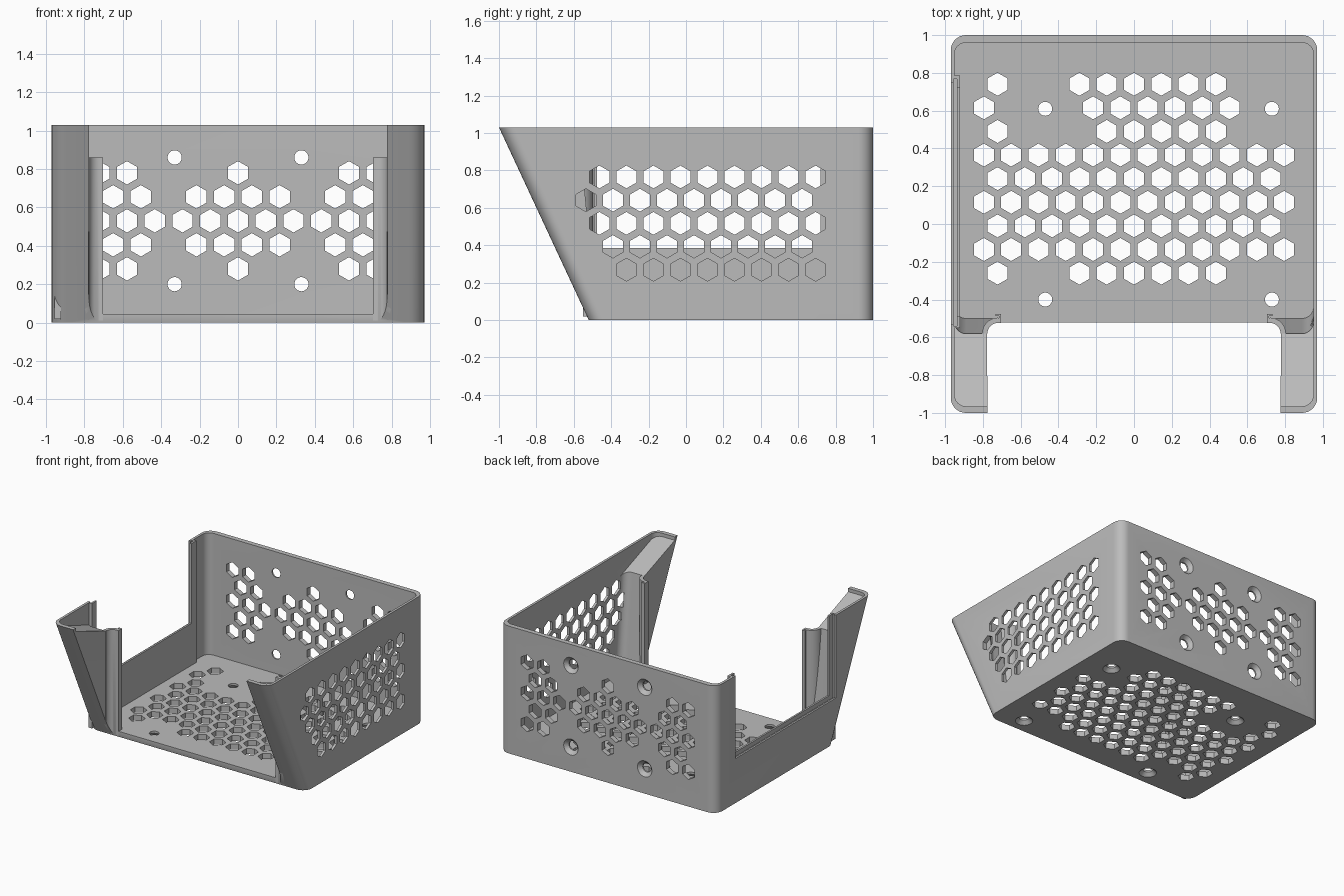
import bpy, bmesh, math

cube = bpy.data.objects.get("Cube")
if cube:
    bpy.data.objects.remove(cube)

grey = bpy.data.materials.new("light_grey_plastic")
grey.use_nodes = True
colour = (0.5, 0.5, 0.5, 1)
grey.diffuse_color = colour
grey.node_tree.nodes["Principled BSDF"].inputs["Base Color"].default_value = colour


def loft_into(bm, rings):
    """Closed solid through a stack of matching point rings."""
    loops = [[bm.verts.new(p) for p in ring] for ring in rings]
    n = len(loops[0])
    for a, b in zip(loops, loops[1:]):
        for i in range(n):
            bm.faces.new((a[i], a[(i + 1) % n], b[(i + 1) % n], b[i]))
    bm.faces.new(loops[0][::-1])
    bm.faces.new(loops[-1])


def make(name, solids):
    bm = bmesh.new()
    for rings in solids:
        loft_into(bm, rings)
    bmesh.ops.recalc_face_normals(bm, faces=bm.faces)
    mesh = bpy.data.meshes.new(name)
    bm.to_mesh(mesh)
    bm.free()
    mesh.materials.append(grey)
    obj = bpy.data.objects.new(name, mesh)
    bpy.context.scene.collection.objects.link(obj)
    return obj


def combine(target, other, operation="DIFFERENCE"):
    """Apply a boolean and remove the helper."""
    mod = target.modifiers.new("cut", "BOOLEAN")
    mod.operation, mod.solver, mod.object = operation, "EXACT", other
    bpy.context.view_layer.update()
    graph = bpy.context.evaluated_depsgraph_get()
    mesh = bpy.data.meshes.new_from_object(target.evaluated_get(graph))
    target.modifiers.clear()
    target.data = mesh
    bpy.data.objects.remove(other)


def rounded(x, y0, y1, r, seg=8):
    """Rounded rectangle outline, symmetric in x."""
    pts = []
    corners = ((x - r, y1 - r), (r - x, y1 - r), (r - x, y0 + r), (x - r, y0 + r))
    for k, (cx, cy) in enumerate(corners):
        for i in range(seg + 1):
            a = math.pi / 2 * (k + i / seg)
            pts.append((cx + r * math.cos(a), cy + r * math.sin(a)))
    return pts


def at(pts, z):
    return [(x, y, z) for x, y in pts]


def box(x0, x1, y0, y1, z0, z1):
    pts = [(x0, y0), (x1, y0), (x1, y1), (x0, y1)]
    return [at(pts, z0), at(pts, z1)]


def arc(cx, cy, r, a0, a1, seg=8):
    angles = [math.radians(a0 + (a1 - a0) * i / seg) for i in range(seg + 1)]
    return [(cx + r * math.cos(a), cy + r * math.sin(a)) for a in angles]


H, FLOOR, STRIP_TOP = 1.03, 0.045, 0.86


def outer():
    return [at(rounded(0.97, -0.52, 1, 0.08), 0), at(rounded(0.97, -1, 1, 0.08), H)]


# Body with raked front, hollowed out
body = make("enclosure_body", [outer()])
combine(body, make("cavity", [[at(rounded(0.95, -0.5, 0.96, 0.06), FLOOR),
                               at(rounded(0.95, -0.604, 0.96, 0.06), 1.1)]]))

# Sloping recess on top of the front posts
lid = rounded(0.95, -0.965, -0.3, 0.06)
combine(body, make("recess", [[[(x, y, STRIP_TOP - 0.37 * (y + 0.58)) for x, y in lid],
                               at(lid, 1.2)]]))

# Front opening with rounded inner corners
right = [(0.775, -1.2)] + arc(0.72, -0.58, 0.058, 0, 90)
opening = right + [(-x, y) for x, y in reversed(right)]
combine(body, make("opening", [[at(opening, -0.1), at(opening, 1.2)]]))
combine(body, make("opening_top", [box(-0.72, 0.72, -0.6, -0.4, FLOOR, 1.2)]))

# Side window: thickened frame, stepped cut
frame = make("window_frame", [box(-0.955, -0.922, -0.55, 0.785, 0.02, H)])
combine(frame, make("frame_cut", [box(-1, -0.9, -0.49, 0.72, 0.385, 1.2)]))
combine(body, frame, "UNION")
combine(body, make("window_cut", [box(-1.1, -0.943, -0.53, 0.75, 0.36, 1.2)]))
combine(body, make("window_slot", [box(-0.955, -0.937, -0.54, 0.768, 0.35, 1.2)]))

# Vent and screw holes, laid out on a honeycomb grid
STEP = 0.1445
PLANES = {"floor": lambda u, v, d: (u, v, d),
          "back": lambda u, v, d: (u, d, v),
          "side": lambda u, v, d: (d, u, v)}


def prism(plane, u, v, sides, stations):
    place = PLANES[plane]
    ring = []
    for d, r in stations:
        ring.append([place(u + r * math.cos(math.pi / 2 + i * math.tau / sides),
                           v + r * math.sin(math.pi / 2 + i * math.tau / sides), d)
                     for i in range(sides)])
    return ring


def hexes(plane, v, columns, d0, d1, origin=0):
    return [prism(plane, origin + c * STEP, v, 6, ((d0, 0.061), (d1, 0.061)))
            for c in columns]


def span(a, b):
    return [a + i for i in range(round(b - a) + 1)]


holes = []
floor_rows = [[-5] + span(-2, 3), [-5.5] + span(-1.5, 3.5), [-5] + span(-1, 3),
              span(-5.5, 5.5), span(-5, 5), span(-5.5, 5.5), span(-5, 5),
              span(-5.5, 5.5), [-5] + span(-2, 3)]
for i, row in enumerate(floor_rows):
    holes += hexes("floor", 0.74 - i * 0.125, row, -0.1, 0.1)

tips = [-5, -4, 0, 4, 5]
middle = [-4.5, -3.5, -1.5, -0.5, 0.5, 1.5, 3.5, 4.5]
for i, row in enumerate([tips, middle, span(-5, 5), middle, tips]):
    holes += hexes("back", 0.78 - i * 0.125, row, 0.9, 1.1)

side_rows = [span(0, 8), span(-0.5, 7.5), span(0, 8), span(0.5, 7.5), span(1, 8)]
for i, row in enumerate(side_rows):
    holes += hexes("side", 0.765 - i * 0.124, row, 0.936, 1.1, origin=-0.463)

# Countersunk screw holes
for u in (-0.47, 0.73):
    for v in (-0.4, 0.61):
        holes.append(prism("floor", u, v, 24, ((-0.01, 0.075), (0.028, 0.037), (0.1, 0.037))))
for u in (-0.33, 0.33):
    for v in (0.2, 0.86):
        holes.append(prism("back", u, v, 24, ((1.01, 0.075), (0.972, 0.037), (0.9, 0.037))))
combine(body, make("holes", holes))

# Curved returns with a hooked rail beside the front opening
parts = [body]
for side, sign in (("left", 1), ("right", -1)):
    profile = arc(0.72, -0.58, 0.056, 0, 90) + [(0.703, -0.524), (0.703, -0.476), (0.733, -0.476),
              (0.733, -0.488), (0.716, -0.488), (0.716, -0.497)] + arc(0.72, -0.58, 0.084, 88, 0)
    profile = [(sign * x, y) for x, y in profile]
    rail = make(side + "_front_return", [[at(profile, 0.01), at(profile, STRIP_TOP)]])
    combine(rail, make("limits", [outer()]), "INTERSECT")
    parts.append(rail)

bpy.ops.object.select_all(action="DESELECT")
for obj in parts:
    obj.select_set(True)
bpy.context.view_layer.objects.active = body
bpy.ops.object.shade_smooth_by_angle(angle=math.radians(30))
